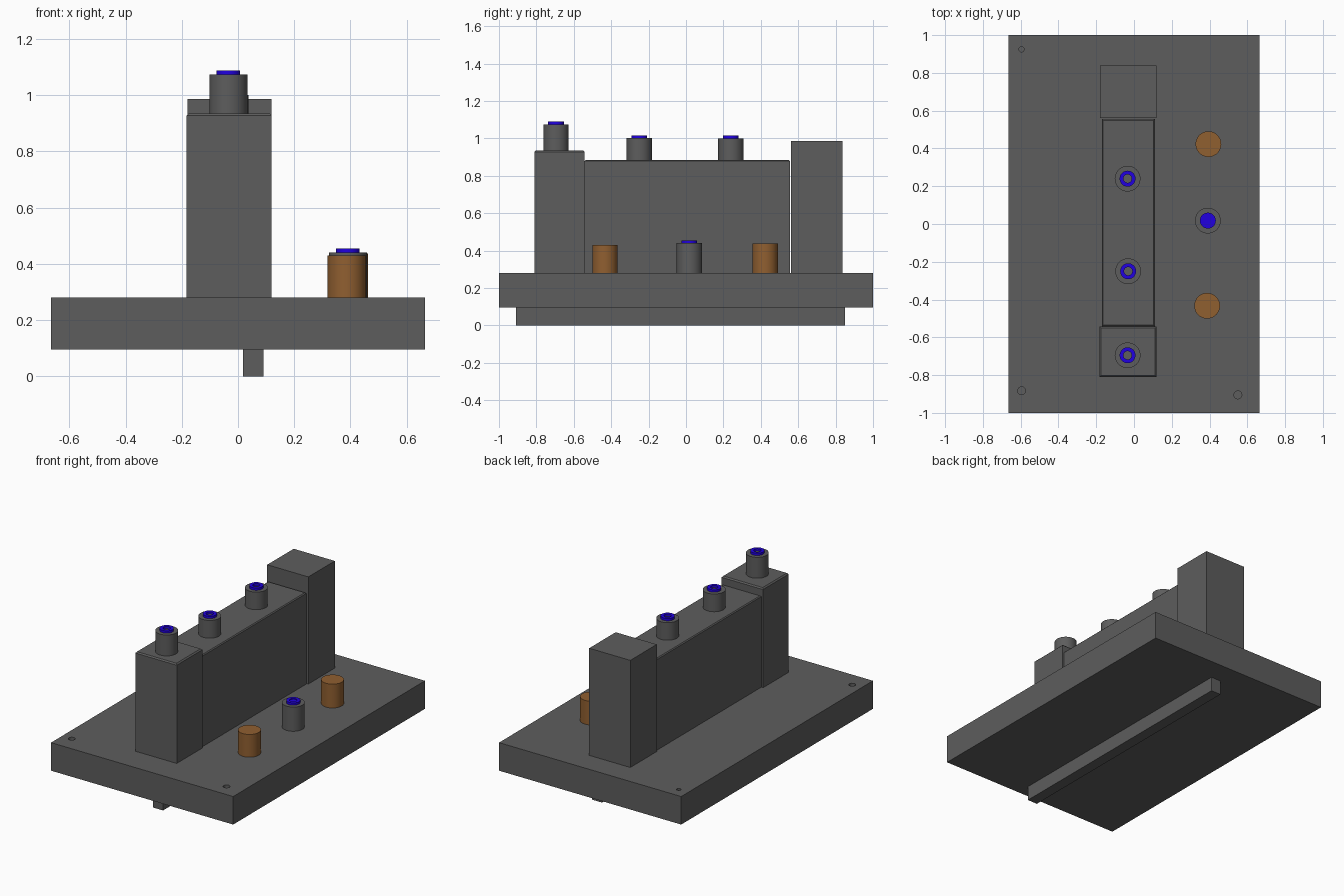
import bpy, bmesh

if "Cube" in bpy.data.objects:
    bpy.data.objects.remove(bpy.data.objects["Cube"])


def material(name, rgb):
    m = bpy.data.materials.new(name)
    m.diffuse_color = (*rgb, 1)
    m.use_nodes = True
    m.node_tree.nodes["Principled BSDF"].inputs["Base Color"].default_value = m.diffuse_color
    return m


GREY = material("dark_grey", (0.11, 0.11, 0.11))
COPPER = material("copper", (0.28, 0.115, 0.03))
BLUE = material("blue", (0.015, 0.0, 0.75))


def finish(name, bm, mat):
    me = bpy.data.meshes.new(name)
    bm.to_mesh(me)
    bm.free()
    me.materials.append(mat)
    ob = bpy.data.objects.new(name, me)
    bpy.context.collection.objects.link(ob)
    return ob


def box(name, x, y, z, top_bevel=0):
    """Box from (min, max) ranges, optionally with softened top edges."""
    bm = bmesh.new()
    bmesh.ops.create_cube(bm, size=1)
    for v in bm.verts:
        v.co = [r[0] if c < 0 else r[1] for c, r in zip(v.co, (x, y, z))]
    if top_bevel:
        edges = [e for e in bm.edges if all(v.co.z == max(z) or abs(v.co.z - z[1]) < 1e-5 for v in e.verts)]
        bmesh.ops.bevel(bm, geom=edges, offset=top_bevel, segments=1, affect='EDGES')
    return finish(name, bm, GREY)


def lathe(name, x, y, profile, mat, closed=False, sides=40):
    """Spin an (r, z) profile about the vertical axis at x, y."""
    bm = bmesh.new()
    vs = [bm.verts.new((r, 0, z)) for r, z in profile]
    es = [bm.edges.new(p) for p in zip(vs, vs[1:] + (vs[:1] if closed else []))]
    bmesh.ops.spin(bm, geom=vs + es, cent=(0, 0, 0), axis=(0, 0, 1),
                   angle=6.283185307, steps=sides, use_duplicate=False)
    bmesh.ops.remove_doubles(bm, verts=bm.verts, dist=1e-4)
    bmesh.ops.recalc_face_normals(bm, faces=bm.faces)
    ob = finish(name, bm, mat)
    ob.location = (x, y, 0)
    bpy.context.view_layer.objects.active = ob
    ob.select_set(True)
    bpy.ops.object.shade_smooth_by_angle()
    ob.select_set(False)
    return ob


def cylinder(name, x, y, r, z0, z1, mat, sides=40):
    return lathe(name, x, y, [(0, z0), (r, z0), (r, z1), (0, z1)], mat, sides=sides)


def ring(name, x, y, r0, r1, z0, z1):
    return lathe(name, x, y, [(r0, z0), (r1, z0), (r1, z1), (r0, z1)], BLUE, closed=True)


# base plate with shallow corner holes, and the rail beneath it
plate = box("base_plate", (-0.665, 0.665), (-1, 1), (0.095, 0.28))
for i, (x, y, r) in enumerate([(-0.595, -0.883, 0.021), (0.55, -0.905, 0.021), (-0.595, 0.925, 0.014)]):
    cutter = cylinder(f"hole_cutter_{i}", x, y, r, 0.25, 0.32, GREY, 16)
    cutter.hide_render = True
    cutter.hide_set(True)
    mod = plate.modifiers.new(f"hole_{i}", 'BOOLEAN')
    mod.operation = 'DIFFERENCE'
    mod.object = cutter
box("bottom_rail", (0.018, 0.09), (-0.91, 0.85), (0, 0.095))

# stepped row of blocks
box("front_block", (-0.183, 0.12), (-0.81, -0.542), (0.28, 0.936), 0.008)
box("middle_block", (-0.17, 0.11), (-0.542, 0.555), (0.28, 0.884), 0.006)
box("back_block", (-0.18, 0.12), (0.562, 0.838), (0.28, 0.987))

# posts topped with blue rings
posts = [("front_post", -0.034, -0.695, 0.936, 1.074),
         ("middle_post", -0.031, -0.25, 0.884, 1.001),
         ("rear_post", -0.034, 0.24, 0.884, 1.0),
         ("side_post", 0.391, 0.018, 0.28, 0.44)]
for name, x, y, z0, z1 in posts:
    cylinder(name, x, y, 0.068, z0, z1, GREY)
    ring(name + "_ring", x, y, 0.022, 0.042, z1 - 0.005, z1 + 0.015)
cylinder("side_post_core", 0.391, 0.018, 0.023, 0.435, 0.45, BLUE)

# copper pegs
cylinder("front_peg", 0.387, -0.433, 0.068, 0.28, 0.43, COPPER)
cylinder("rear_peg", 0.394, 0.423, 0.068, 0.28, 0.437, COPPER)
